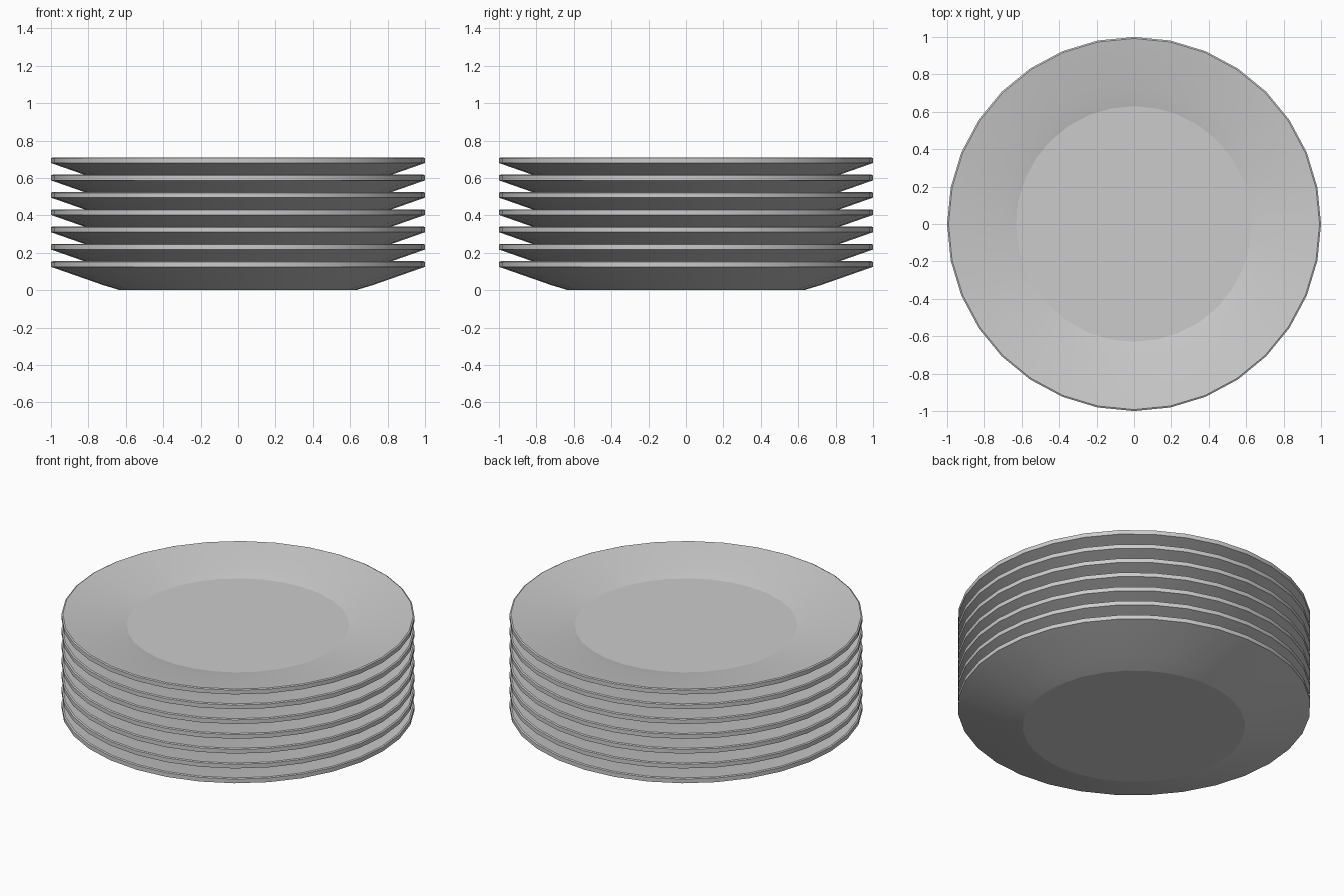
import bpy, bmesh, math

if "Cube" in bpy.data.objects:
    bpy.data.objects.remove(bpy.data.objects["Cube"])

SEGMENTS = 32
COUNT = 7
PITCH = 0.0925

# Plate cross-section (radius, height), from underside centre round to top centre
PROFILE = [(0.63, 0.0), (0.72, 0.027), (1.0, 0.125), (1.0, 0.151),
           (0.992, 0.155), (0.72, 0.111), (0.63, 0.09)]


def make_plate(name, z):
    bm = bmesh.new()
    rings = []
    for r, h in PROFILE:
        rings.append([bm.verts.new((r * math.cos(2 * math.pi * i / SEGMENTS),
                                    r * math.sin(2 * math.pi * i / SEGMENTS), h))
                      for i in range(SEGMENTS)])
    # Walls between neighbouring rings
    for a, b in zip(rings, rings[1:]):
        for i in range(SEGMENTS):
            j = (i + 1) % SEGMENTS
            bm.faces.new((a[i], a[j], b[j], b[i]))
    # Flat foot and flat well
    bm.faces.new(rings[0][::-1])
    bm.faces.new(rings[-1])
    bmesh.ops.recalc_face_normals(bm, faces=bm.faces)
    mesh = bpy.data.meshes.new(name)
    bm.to_mesh(mesh)
    bm.free()
    plate = bpy.data.objects.new(name, mesh)
    plate.location.z = z
    bpy.context.collection.objects.link(plate)
    # Smooth round the rim, crisp at the flats
    bpy.ops.object.select_all(action='DESELECT')
    plate.select_set(True)
    bpy.context.view_layer.objects.active = plate
    bpy.ops.object.shade_smooth_by_angle(angle=math.radians(12))


# Stack of plates
for n in range(COUNT):
    make_plate(f"plate_{n + 1}", n * PITCH)
